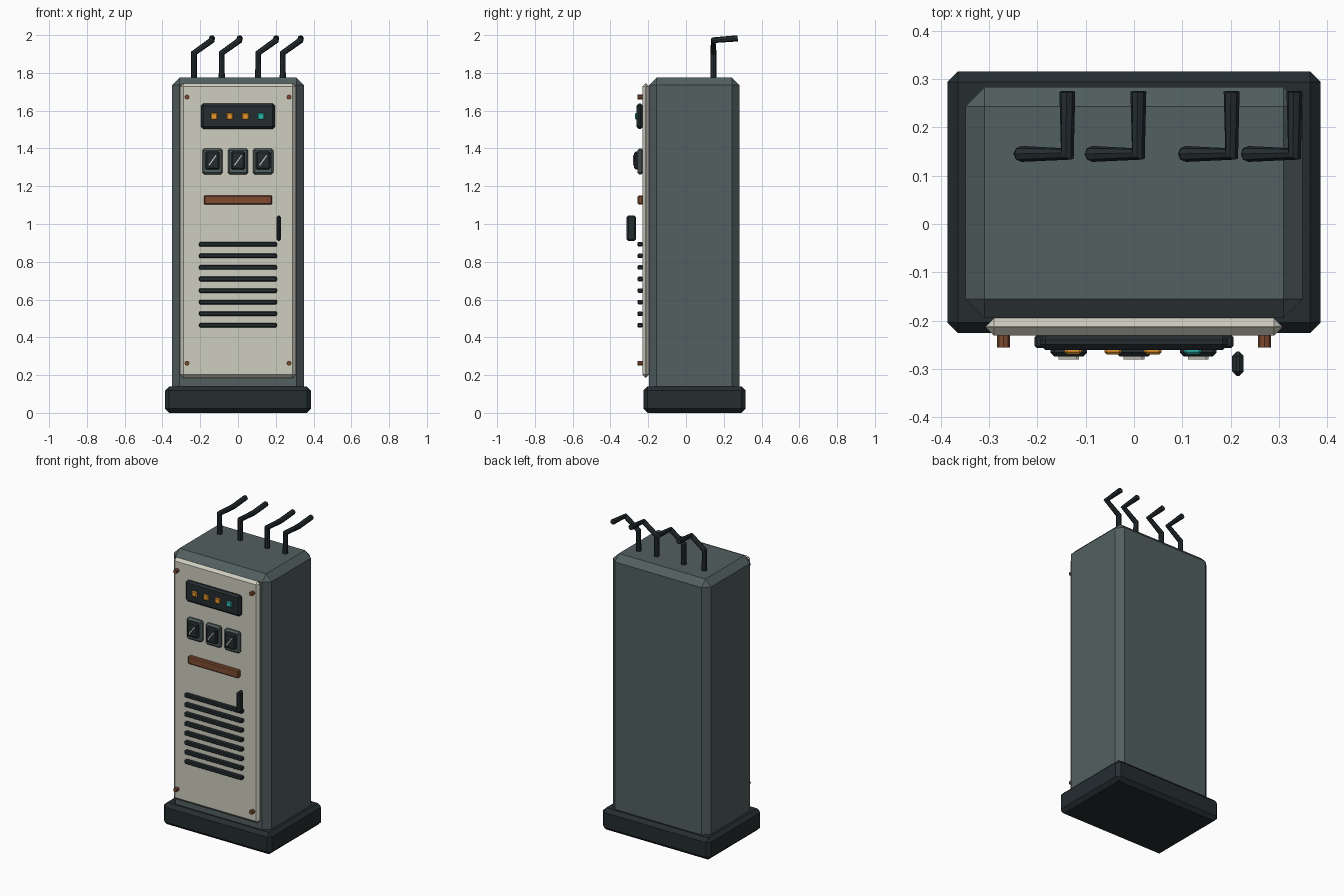
import bpy
from math import radians

if "Cube" in bpy.data.objects:
    bpy.data.objects.remove(bpy.data.objects["Cube"])


def material(name, r, g, b):
    m = bpy.data.materials.new(name)
    m.diffuse_color = (r, g, b, 1)
    m.use_nodes = True
    m.node_tree.nodes["Principled BSDF"].inputs["Base Color"].default_value = m.diffuse_color
    return m


STEEL = material("grey_green_steel", 0.085, 0.115, 0.115)
DARK = material("dark_metal", 0.018, 0.026, 0.03)
CREAM = material("cream_enamel", 0.62, 0.61, 0.52)
COPPER = material("copper", 0.21, 0.07, 0.03)
AMBER = material("amber", 0.85, 0.33, 0.03)
TEAL = material("teal", 0.03, 0.5, 0.44)


def box(name, x, y, z, mat, bevel=0.0, tilt=0.0):
    """Chamfered box from (min, max) ranges on each axis."""
    bpy.ops.mesh.primitive_cube_add(
        size=1, location=[(a + b) / 2 for a, b in (x, y, z)], rotation=(0, tilt, 0))
    ob = bpy.context.object
    ob.name = name
    ob.scale = [b - a for a, b in (x, y, z)]
    bpy.ops.object.transform_apply(location=False, rotation=False, scale=True)
    ob.data.materials.append(mat)
    if bevel:
        mod = ob.modifiers.new("chamfer", 'BEVEL')
        mod.width = bevel
        mod.segments = 1
    return ob


def around(c, half):
    return (c - half, c + half)


# cabinet shell
box("plinth", (-0.386, 0.386), (-0.226, 0.316), (0, 0.14), DARK, 0.022)
box("cabinet_body", (-0.349, 0.349), (-0.195, 0.283), (0.10, 1.775), STEEL, 0.04)
box("front_door", (-0.307, 0.307), (-0.231, -0.195), (0.185, 1.745), CREAM, 0.0175)

# corner bolts
for i, (bx, bz) in enumerate([(sx, z) for sx in (-0.27, 0.27) for z in (0.263, 1.672)]):
    bpy.ops.mesh.primitive_cylinder_add(
        vertices=8, radius=0.013, depth=0.035,
        location=(bx, -0.2385, bz), rotation=(radians(90), 0, 0))
    bolt = bpy.context.object
    bolt.name = f"door_bolt_{i + 1}"
    bolt.data.materials.append(COPPER)

# indicator panel and lamps
box("indicator_panel", (-0.195, 0.195), (-0.261, -0.228), (1.503, 1.638), DARK, 0.012)
for i in range(4):
    box(f"indicator_lamp_{i + 1}", around(-0.126 + 0.0825 * i, 0.018), (-0.27, -0.25),
        around(1.57, 0.018), TEAL if i == 3 else AMBER, 0.005)

# gauges with slanted needles
for i, gx in enumerate((-0.135, 0, 0.133)):
    box(f"gauge_frame_{i + 1}", around(gx, 0.054), (-0.258, -0.228), (1.262, 1.4), STEEL, 0.01)
    box(f"gauge_face_{i + 1}", around(gx, 0.038), (-0.274, -0.25), (1.288, 1.385), DARK, 0.008)
    box(f"gauge_needle_{i + 1}", around(gx, 0.003), (-0.28, -0.27), around(1.337, 0.032),
        CREAM, 0, radians(36))

# trim plate, handle, vents
box("trim_plate", (-0.181, 0.181), (-0.256, -0.228), (1.102, 1.152), COPPER, 0.006)
box("door_handle", (0.203, 0.227), (-0.314, -0.264), (0.91, 1.045), DARK, 0.009)
for i in range(8):
    box(f"vent_slat_{i + 1}", (-0.206, 0.206), (-0.257, -0.229),
        around(0.464 + 0.0612 * i, 0.012), DARK, 0.005)

# bent conduits on the roof
for i, cx in enumerate((-0.233, -0.086, 0.107, 0.237)):
    cu = bpy.data.curves.new(f"conduit_{i + 1}", 'CURVE')
    cu.dimensions = '3D'
    cu.bevel_depth = 0.0165
    cu.bevel_resolution = 2
    cu.use_fill_caps = True
    path = [(cx, 0.145, 1.74), (cx, 0.145, 1.905),
            (cx + 0.095, 0.145, 1.973), (cx + 0.095, 0.274, 1.983)]
    sp = cu.splines.new('POLY')
    sp.use_smooth = False
    sp.points.add(len(path) - 1)
    for p, co in zip(sp.points, path):
        p.co = (*co, 1)
    cu.materials.append(DARK)
    bpy.context.collection.objects.link(bpy.data.objects.new(f"conduit_{i + 1}", cu))
